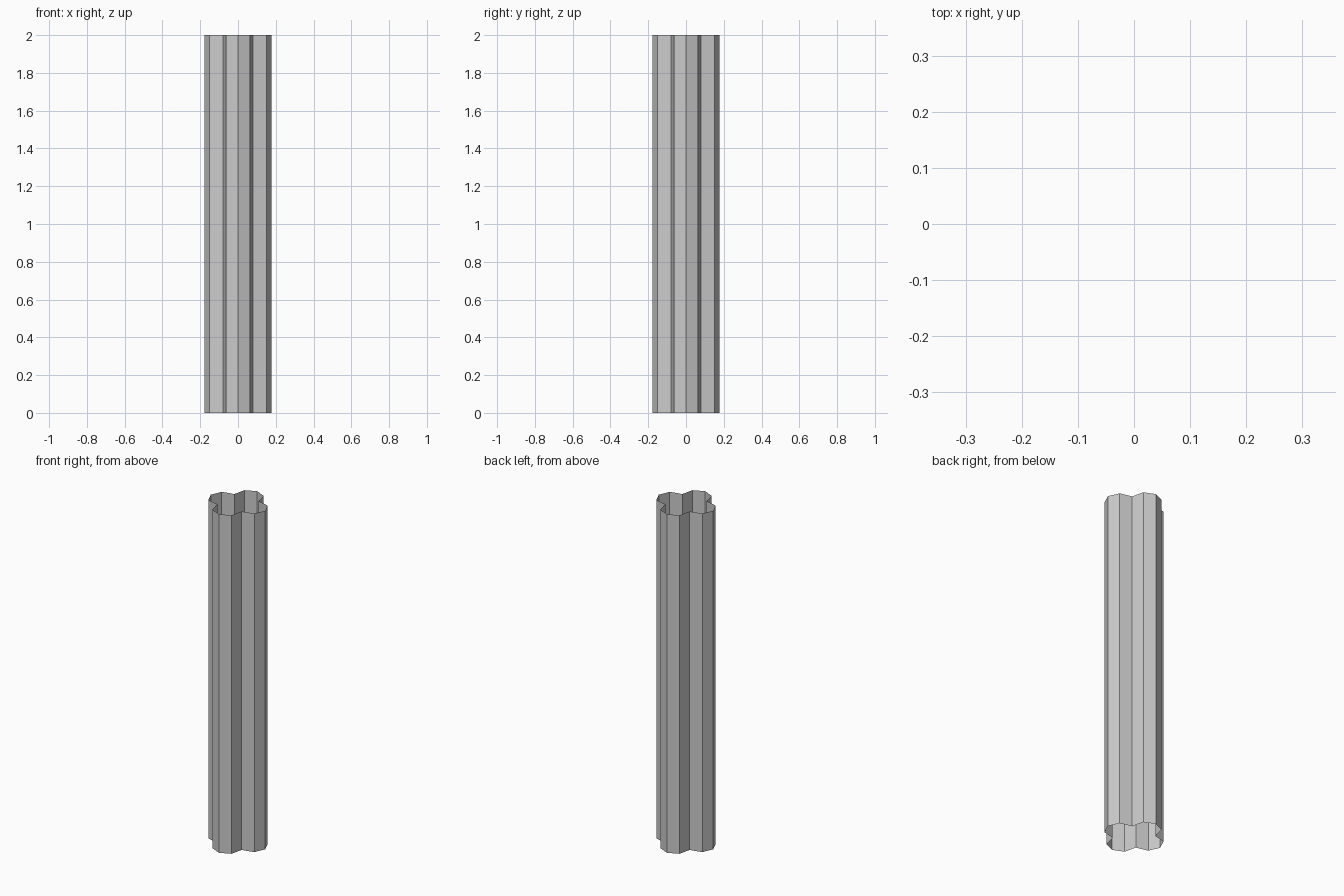
import bpy, bmesh
from math import cos, sin, pi

if "Cube" in bpy.data.objects:
    bpy.data.objects.remove(bpy.data.objects["Cube"])

HEIGHT = 2.0
# radii over one quarter turn: lobe tip, shoulder, valley, shoulder
RADII = [0.178, 0.163, 0.112, 0.163]

# open-ended fluted shaft with four lobes, 16 flat sides
bm = bmesh.new()
bottom, top = [], []
for i in range(16):
    a, r = i * pi / 8, RADII[i % 4]
    bottom.append(bm.verts.new((r * cos(a), r * sin(a), 0)))
    top.append(bm.verts.new((r * cos(a), r * sin(a), HEIGHT)))
for i in range(16):
    j = (i + 1) % 16
    bm.faces.new((bottom[i], bottom[j], top[j], top[i]))

mesh = bpy.data.meshes.new("fluted_shaft")
bm.to_mesh(mesh)
bm.free()
bpy.context.collection.objects.link(bpy.data.objects.new("fluted_shaft", mesh))
